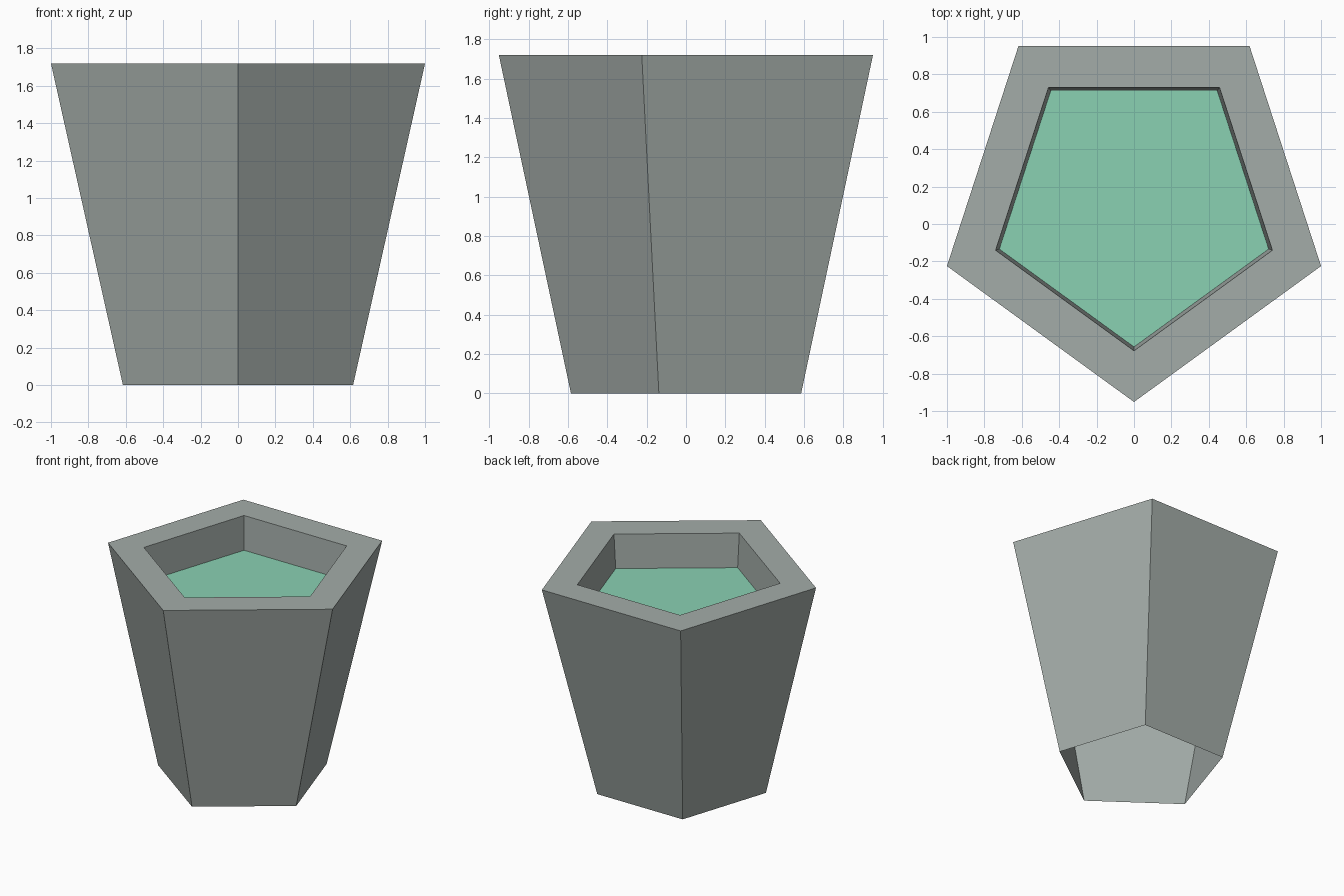
import bpy, bmesh, math

cube = bpy.data.objects.get("Cube")
if cube:
    bpy.data.objects.remove(cube, do_unlink=True)

SIDES = 5


def material(name, rgb):
    mat = bpy.data.materials.new(name)
    mat.use_nodes = True
    mat.diffuse_color = (*rgb, 1)
    mat.node_tree.nodes["Principled BSDF"].inputs["Base Color"].default_value = (*rgb, 1)
    return mat


def ring(bm, radius, centre_y, z):
    """Pentagon of vertices with one corner pointing to the front."""
    angles = [-math.pi / 2 + i * math.tau / SIDES for i in range(SIDES)]
    return [bm.verts.new((radius * math.cos(a), centre_y + radius * math.sin(a), z))
            for a in angles]


def finish(bm, name, mat):
    mesh = bpy.data.meshes.new(name)
    bm.to_mesh(mesh)
    bm.free()
    mesh.materials.append(mat)
    obj = bpy.data.objects.new(name, mesh)
    bpy.context.collection.objects.link(obj)
    return obj


stone = material("grey stone", (0.37, 0.415, 0.395))
green = material("soft green", (0.255, 0.64, 0.45))

# Pot: flared outer wall, flat rim and short inner wall, open underneath
profile = [(0.647, 0.062, 0), (1.0515, 0.10, 1.72), (0.778, 0.10, 1.72), (0.757, 0.10, 1.45)]
bm = bmesh.new()
rings = [ring(bm, *p) for p in profile]
for low, high in zip(rings, rings[1:]):
    for i in range(SIDES):
        j = (i + 1) % SIDES
        bm.faces.new((low[i], low[j], high[j], high[i]))
finish(bm, "pot", stone)

# Filling: flat pentagon closing the inner wall
bm = bmesh.new()
bm.faces.new(ring(bm, *profile[-1]))
finish(bm, "filling", green)
